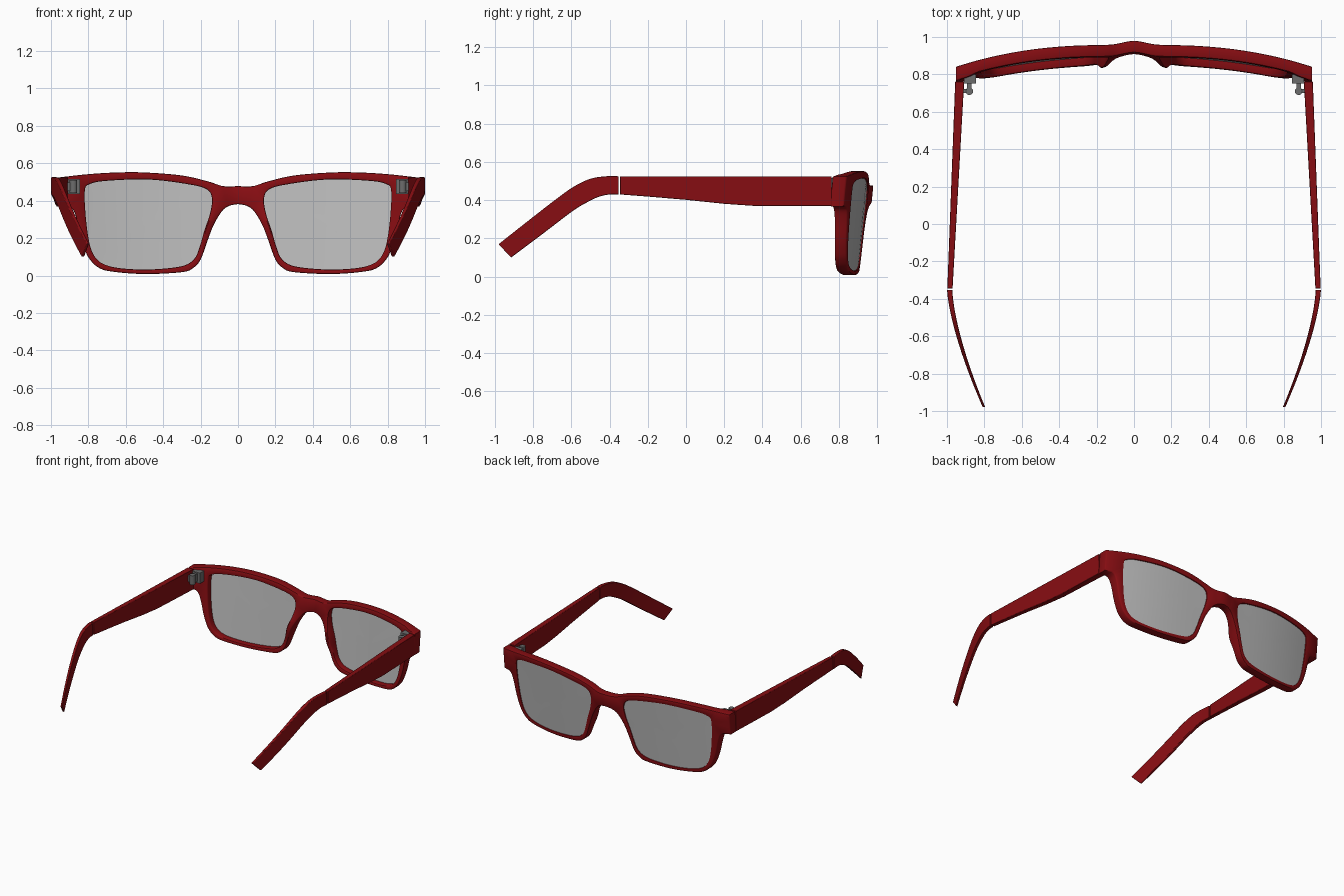
import bpy, bmesh, math
from mathutils import Vector

if "Cube" in bpy.data.objects:
    bpy.data.objects.remove(bpy.data.objects["Cube"])


def material(name, rgba):
    m = bpy.data.materials.new(name)
    m.diffuse_color = rgba
    m.use_nodes = True
    m.node_tree.nodes["Principled BSDF"].inputs["Base Color"].default_value = m.diffuse_color
    return m


RED = material("deep_red_acetate", (0.24, 0.004, 0.006, 1))
GREY = material("hinge_grey_metal", (0.15, 0.15, 0.15, 1))
LENS = material("lens_grey", (0.5, 0.5, 0.5, 0.5))


def finish(bm, name, mat, angle=35, bevel=0):
    bmesh.ops.recalc_face_normals(bm, faces=bm.faces)
    me = bpy.data.meshes.new(name)
    bm.to_mesh(me)
    bm.free()
    me.materials.append(mat)
    ob = bpy.data.objects.new(name, me)
    bpy.context.collection.objects.link(ob)
    if bevel:
        b = ob.modifiers.new("soft_edges", 'BEVEL')
        b.width, b.segments, b.limit_method = bevel, 2, 'ANGLE'
        b.angle_limit = math.radians(40)
    bpy.ops.object.select_all(action='DESELECT')
    ob.select_set(True)
    bpy.context.view_layer.objects.active = ob
    bpy.ops.object.shade_smooth_by_angle(angle=math.radians(angle))
    return ob


def smooth_path(pts, n=6, closed=False):
    """Catmull-Rom through 2D points."""
    p = [Vector(q) for q in pts]
    k = len(p)
    at = (lambda i: p[i % k]) if closed else (lambda i: p[max(0, min(k - 1, i))])
    out = []
    for i in range(k if closed else k - 1):
        a, b, c, d = at(i - 1), at(i), at(i + 1), at(i + 2)
        for j in range(n):
            t = j / n
            out.append(0.5 * (2 * b + (c - a) * t + (2 * a - 5 * b + 4 * c - d) * t * t
                              + (3 * b - a - 3 * c + d) * t ** 3))
    if not closed:
        out.append(p[-1].copy())
    return out


def oriented(loop, ccw):
    area = sum(a.x * b.y - b.x * a.y for a, b in zip(loop, loop[1:] + loop[:1]))
    return loop if (area > 0) == ccw else loop[::-1]


def inset(loop, d):
    """Move a loop to its left by d."""
    out = []
    for i, p in enumerate(loop):
        t = (loop[(i + 1) % len(loop)] - loop[i - 1]).normalized()
        out.append(p + Vector((-t.y, t.x)) * d)
    return out


# Face curve of the frame front: wrap, lean, bridge bump
def front_y(x, z):
    x = abs(x)
    return 0.963 - 0.1 * (0.55 - z) - 0.135 * x ** 2.5 + 0.024 * math.exp(-(x / 0.09) ** 2)


def thickness(x, z):
    x = abs(x)
    s = max(0, min(1, (x - 0.83) / 0.06))
    nose = 0.035 * math.exp(-((x - 0.17) / 0.05) ** 2 - ((z - 0.26) / 0.1) ** 2)
    return 0.063 + 0.012 * s * s * (3 - 2 * s) + nose


# Frame outline and lens opening (x, z)
top = smooth_path([(0, .478), (.08, .478), (.16, .503), (.3, .535), (.5, .551),
                   (.65, .551), (.8, .542), (.953, .525)])
low = smooth_path([(.9, .366), (.878, .345), (.86, .29), (.84, .2), (.82, .14), (.795, .09),
                   (.75, .045), (.68, .022), (.5, .008), (.3, .018), (.24, .04), (.2, .085),
                   (.165, .18), (.13, .27), (.085, .345), (.045, .373), (0, .382)])
side = [Vector((.953, .525 - .157 * i / 6)) for i in range(1, 7)]
half = top + side + low
outline = half + [Vector((-p.x, p.y)) for p in half[-2:0:-1]]
opening = smooth_path([(.82, .44), (.79, .49), (.68, .508), (.47, .513), (.26, .487),
                       (.166, .46), (.139, .41), (.15, .33), (.18, .24), (.203, .16),
                       (.235, .088), (.31, .048), (.5, .032), (.68, .048), (.765, .1),
                       (.803, .22)], 7, True)


def mirrored(loop, s):
    return [Vector((p.x * s, p.y)) for p in loop]


# Frame front: rounded-edge slab with two openings, then bent
bm = bmesh.new()
caps = [[], []]
loops = [oriented(outline, True)] + [oriented(mirrored(opening, s), False) for s in (1, -1)]
for loop in loops:
    rings = []
    for d, w in ((.007, 0), (.002, .035), (0, .12), (0, .88), (.002, .965), (.007, 1)):
        rings.append([bm.verts.new((p.x, w, p.y)) for p in inset(loop, d)])
    n = len(loop)
    for a, b in zip(rings, rings[1:]):
        for i in range(n):
            j = (i + 1) % n
            bm.faces.new((a[i], a[j], b[j], b[i]))
    for k, r in ((0, rings[0]), (1, rings[-1])):
        caps[k] += [bm.edges.get((r[i], r[(i + 1) % n])) for i in range(n)]
for k, e in enumerate(caps):
    bmesh.ops.triangle_fill(bm, edges=e, use_beauty=True, normal=(0, 1 if k else -1, 0))
for v in bm.verts:
    x, w, z = v.co
    v.co.y = front_y(x, z) - w * thickness(x, z)
finish(bm, "frame_front", RED, 40)

# Lenses: concentric rings following the same curve
for s, label in ((1, "right"), (-1, "left")):
    bm = bmesh.new()
    loop = mirrored(opening, s)
    c = Vector((.48 * s, .275))
    n = len(loop)
    outer = []
    for depth in (.008, .02):
        def put(p):
            return bm.verts.new((p.x, front_y(p.x, p.y) - depth, p.y))
        mid = put(c)
        rings = [[put(c + (p - c) * f) for p in loop] for f in (.2, .4, .6, .8, 1.012)]
        for i in range(n):
            j = (i + 1) % n
            bm.faces.new((mid, rings[0][i], rings[0][j]))
            for a, b in zip(rings, rings[1:]):
                bm.faces.new((a[i], a[j], b[j], b[i]))
        outer.append(rings[-1])
    for i in range(n):
        j = (i + 1) % n
        bm.faces.new((outer[0][i], outer[0][j], outer[1][j], outer[1][i]))
    finish(bm, label + "_lens", LENS)


def loft(name, sections, s):
    """Join four-cornered sections into a closed bar."""
    bm = bmesh.new()
    rings = [[bm.verts.new((x * s, y, z)) for x, y, z in sec] for sec in sections]
    for a, b in zip(rings, rings[1:]):
        for i in range(4):
            j = (i + 1) % 4
            bm.faces.new((a[i], a[j], b[j], b[i]))
    bm.faces.new(rings[0])
    bm.faces.new(rings[-1])
    finish(bm, name, RED, 30, 0.003)


def section(t, b, x_of):
    (to, ti), (bo, bi) = x_of(t[0]), x_of(b[0])
    return [(to, t[0], t[1]), (ti, t[0], t[1]), (bi, b[0], b[1]), (bo, b[0], b[1])]


def arm_x(y):
    f = (0.762 - y) / 1.107
    return 0.956 + 0.042 * f, 0.908 + 0.062 * f


def tip_x(y):
    f = max(0, -0.352 - y) / 0.62
    out = 0.999 - 0.187 * f ** 1.45
    return out, out - 0.028 + 0.015 * min(1, f)


arm = [section((y, .525), (y, zb), arm_x) for y, zb in
       ((.762, .37), (.36, .37), (.2, .381), (0, .402), (-.2, .419), (-.345, .43))]
tip_top = smooth_path([(-.352, .525), (-.42, .525), (-.5, .512), (-.58, .475),
                       (-.66, .42), (-.8, .312), (-.98, .17)], 4)
tip_low = smooth_path([(-.352, .43), (-.4, .43), (-.455, .418), (-.515, .39),
                       (-.59, .345), (-.735, .235), (-.915, .1)], 4)
tip = [section(t, b, tip_x) for t, b in zip(tip_top, tip_low)]


def box(bm, x0, x1, y0, y1, z0, z1):
    vs = bmesh.ops.create_cube(bm, size=1)["verts"]
    for v in vs:
        v.co = ((x0 + x1) / 2 + v.co.x * (x1 - x0), (y0 + y1) / 2 + v.co.y * (y1 - y0),
                (z0 + z1) / 2 + v.co.z * (z1 - z0))


# Temples, ear tips and hinges on both sides
for s, label in ((1, "right"), (-1, "left")):
    loft(label + "_temple", arm, s)
    loft(label + "_ear_tip", tip, s)
    bm = bmesh.new()
    box(bm, .845, .908, .75, .8, .435, .515)      # plate on the frame
    box(bm, .868, .892, .71, .76, .445, .505)     # knuckle arm
    box(bm, .88, .925, .7, .722, .452, .498)      # leaf on the temple
    barrel = bmesh.ops.create_cone(bm, cap_ends=True, segments=20, radius1=.02,
                                   radius2=.02, depth=.07)["verts"]
    bmesh.ops.translate(bm, verts=barrel, vec=(.88, .71, .475))
    for v in bm.verts:
        v.co.x *= s
    finish(bm, label + "_hinge", GREY)
